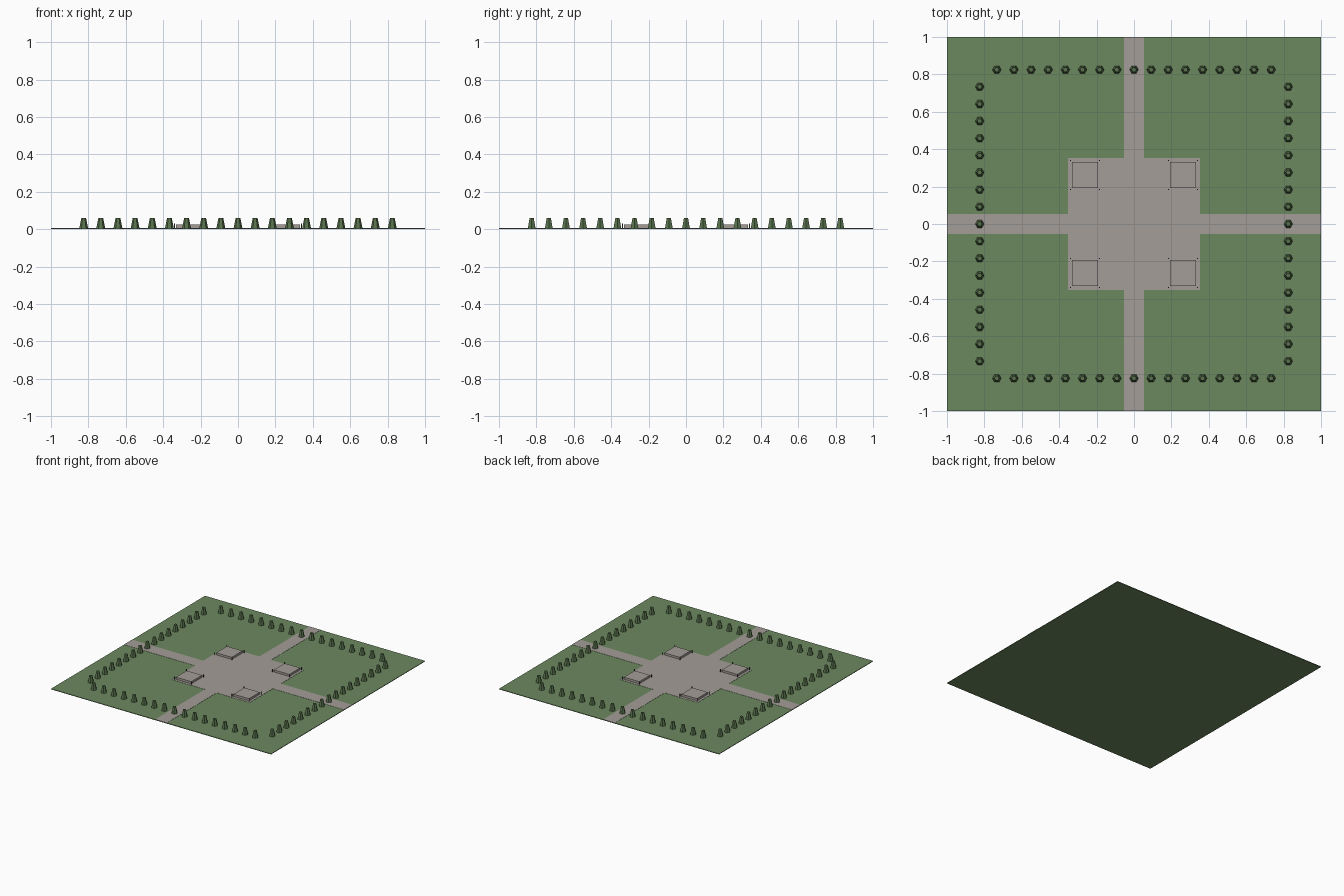
import bpy, math

if "Cube" in bpy.data.objects:
    bpy.data.objects.remove(bpy.data.objects["Cube"])


def material(name, rgb):
    m = bpy.data.materials.new(name)
    m.diffuse_color = (*rgb, 1)
    m.use_nodes = True
    m.node_tree.nodes["Principled BSDF"].inputs["Base Color"].default_value = m.diffuse_color
    return m


GRASS = material("grass green", (0.15, 0.25, 0.115))
STONE = material("warm grey paving", (0.37, 0.34, 0.31))
LEAF = material("hedge green", (0.10, 0.17, 0.075))
DARK = material("dark post", (0.08, 0.075, 0.07))


def box(name, x0, x1, y0, y1, z0, z1, mat):
    bpy.ops.mesh.primitive_cube_add(size=1, location=((x0 + x1) / 2, (y0 + y1) / 2, (z0 + z1) / 2))
    o = bpy.context.object
    o.name = name
    o.scale = (x1 - x0, y1 - y0, z1 - z0)
    bpy.ops.object.transform_apply(location=False, rotation=False, scale=True)
    o.data.materials.append(mat)
    return o


# lawn, central plaza and the four paths
box("lawn", -1, 1, -1, 1, 0, 0.005, GRASS)
P = 0.353
TOP = 0.0065
box("plaza", -P, P, -P, P, 0.004, TOP, STONE)
for s in (-1, 1):
    a, b = sorted((s * P, s * 1.0))
    box("path_across", a, b, -0.053, 0.053, 0.004, TOP, STONE)
    box("path_along", -0.053, 0.053, a, b, 0.004, TOP, STONE)

# four raised platforms, each with a little post at every corner
for sx in (-1, 1):
    for sy in (-1, 1):
        cx, cy = sx * 0.262, sy * 0.262
        box("platform", cx - 0.07, cx + 0.07, cy - 0.07, cy + 0.07, TOP, 0.024, STONE)
        for px in (-1, 1):
            for py in (-1, 1):
                x, y = cx + px * 0.078, cy + py * 0.078
                box("corner_post", x - 0.002, x + 0.002, y - 0.002, y + 0.002, TOP, 0.03, DARK)

# clipped six-sided trees in a row along each side
bpy.ops.mesh.primitive_cone_add(vertices=6, radius1=0.024, radius2=0.013, depth=0.055,
                                rotation=(0, 0, math.pi / 6))
first = bpy.context.object
bpy.ops.object.transform_apply(location=False, rotation=True, scale=False)
first.name = "tree"
first.data.materials.append(LEAF)
STEP, EDGE = 0.0917, 0.825
spots = []
for i in range(-8, 9):
    for s in (-1, 1):
        spots += [(i * STEP, s * EDGE), (s * EDGE, i * STEP)]
for n, (x, y) in enumerate(spots):
    tree = first
    if n:
        tree = first.copy()
        bpy.context.collection.objects.link(tree)
    tree.location = (x, y, 0.0315)
